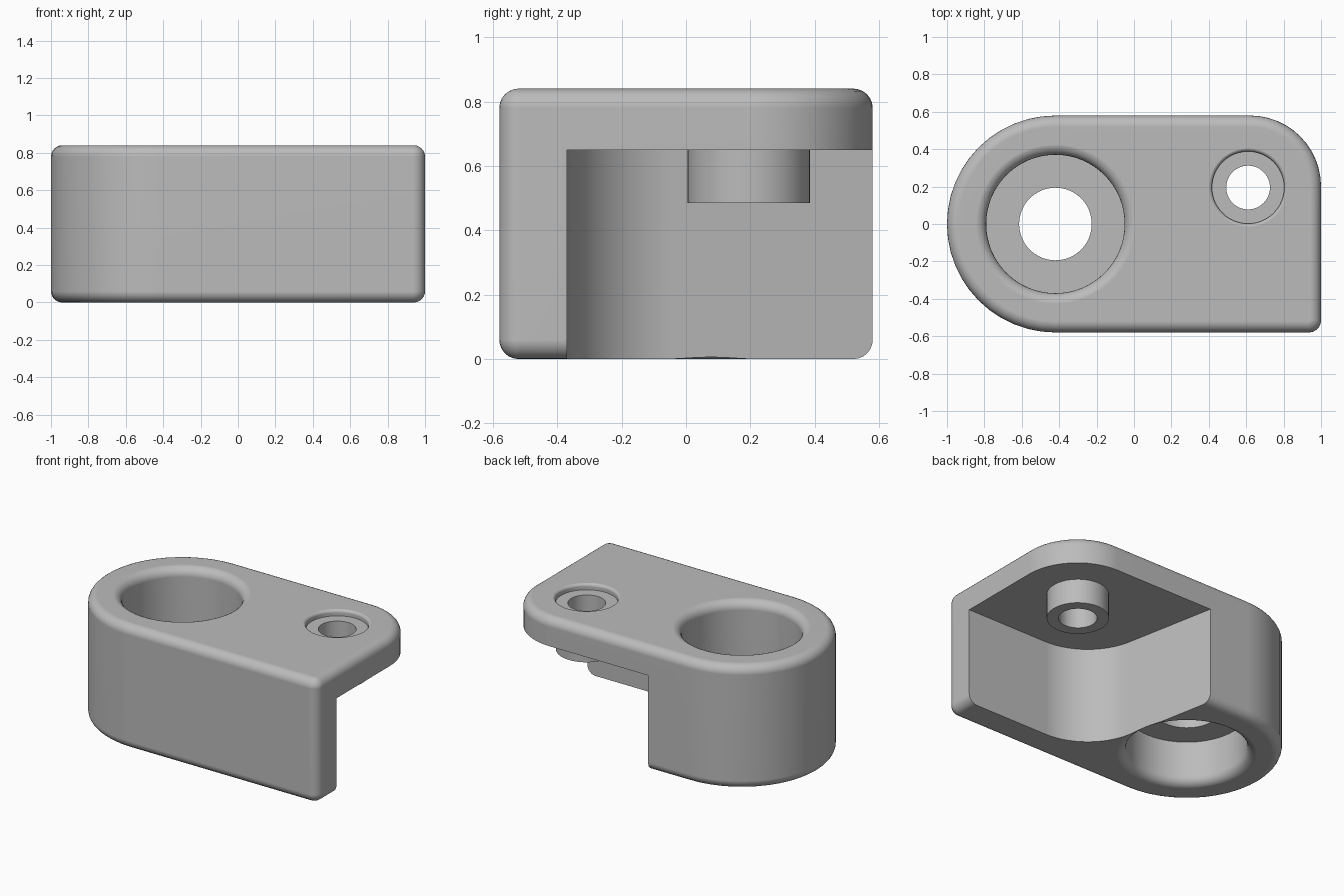
import bpy, bmesh
from math import sin, cos, pi, radians
from mathutils import Vector

cube = bpy.data.objects.get("Cube")
if cube:
    bpy.data.objects.remove(cube, do_unlink=True)

HEIGHT, FILLET = 0.84, 0.06
BIG, SMALL = (-0.42, 0.0), (0.61, 0.195)

grey = bpy.data.materials.new("plain_grey")
grey.use_nodes = True
COLOUR = (0.5, 0.5, 0.5, 1)
grey.diffuse_color = COLOUR
grey.node_tree.nodes["Principled BSDF"].inputs["Base Color"].default_value = COLOUR


def arc(centre, r, start, end, steps):
    """Points along an arc, angles in degrees."""
    angles = [radians(start + (end - start) * i / steps) for i in range(steps + 1)]
    return [(centre[0] + r * cos(a), centre[1] + r * sin(a)) for a in angles]


def loft(name, rings):
    """Skin a stack of (outline, z) rings and cap both ends."""
    bm = bmesh.new()
    loops = [[bm.verts.new((x, y, z)) for x, y in pts] for pts, z in rings]
    for low, high in zip(loops, loops[1:]):
        n = len(low)
        for i in range(n):
            j = (i + 1) % n
            bm.faces.new((low[i], low[j], high[j], high[i]))
    bm.faces.new(loops[0][::-1])
    bm.faces.new(loops[-1])
    bmesh.ops.recalc_face_normals(bm, faces=bm.faces)
    mesh = bpy.data.meshes.new(name)
    bm.to_mesh(mesh)
    bm.free()
    mesh.materials.append(grey)
    obj = bpy.data.objects.new(name, mesh)
    bpy.context.collection.objects.link(obj)
    return obj


def turned(name, centre, profile, steps=48):
    """Round part from a list of (radius, z)."""
    return loft(name, [(arc(centre, r, 0, 360, steps)[:-1], z) for r, z in profile])


def combine(target, tool, operation):
    mod = target.modifiers.new(tool.name, 'BOOLEAN')
    mod.operation, mod.solver, mod.object = operation, 'EXACT', tool
    tool.hide_render = True
    bpy.context.view_layer.objects.active = target
    bpy.ops.object.modifier_apply(modifier=mod.name)
    bpy.data.objects.remove(tool, do_unlink=True)


def outline(inset):
    """Plan of the block: half-round end, round back corner, tight front corner."""
    return (arc((0.935, -0.515), 0.065 - inset, -90, 0, 6)
            + arc((0.62, 0.2), 0.38 - inset, 0, 90, 12)
            + arc(BIG, 0.58 - inset, 90, 270, 24))


# Block with rounded top and bottom edges
steps = [radians(15 * i) for i in range(7)]
bottom = [(outline(FILLET * (1 - sin(a))), FILLET * (1 - cos(a))) for a in steps]
top = [(pts, HEIGHT - z) for pts, z in reversed(bottom)]
body = loft("bracket_body", bottom + top)

# Pocket under the arm, with a round inner corner and a slanted inner wall
slant = radians(11)
R = 0.4
corner = (0.393, -0.37 + R)
inner = arc(corner, R, 270, 180 + 11, 14)
end = Vector(inner[-1])
rise = 0.8 - end.y
inner.append((end.x - rise * sin(slant) / cos(slant), 0.8))
pocket = [(1.2, 0.8), (1.2, -0.37)] + inner
combine(body, loft("pocket_cutter", [(pocket[::-1], -0.1), (pocket[::-1], 0.65)]), 'DIFFERENCE')

# Boss hanging from the arm
combine(body, turned("boss", SMALL, [(0.19, 0.485), (0.19, 0.72)]), 'UNION')


def rounded_mouth(r, f):
    """Profile of a hole opening out at the top face."""
    pts = [(r + f * (1 - cos(a)), HEIGHT - f + f * sin(a) + 0.0005) for a in steps]
    return pts + [(r + f, HEIGHT + 0.1)]


# Large hole, bored from both faces and leaving a thin web
mouth = rounded_mouth(0.37, FILLET)
under = [(r, HEIGHT - z) for r, z in reversed(mouth)]
big = under + [(0.37, 0.295), (0.194, 0.295), (0.194, 0.445), (0.37, 0.445)] + mouth
combine(body, turned("large_hole_cutter", BIG, big, 64), 'DIFFERENCE')

# Small hole with a shallow recess
small = [(0.117, 0.3), (0.117, 0.8), (0.193, 0.8)] + rounded_mouth(0.193, 0.02)
combine(body, turned("small_hole_cutter", SMALL, small), 'DIFFERENCE')

# Smooth shading with crisp edges
bpy.ops.object.select_all(action='DESELECT')
body.select_set(True)
bpy.context.view_layer.objects.active = body
bpy.ops.object.shade_smooth_by_angle(angle=radians(30))
normals = body.modifiers.new("even_normals", 'WEIGHTED_NORMAL')
normals.keep_sharp = True
